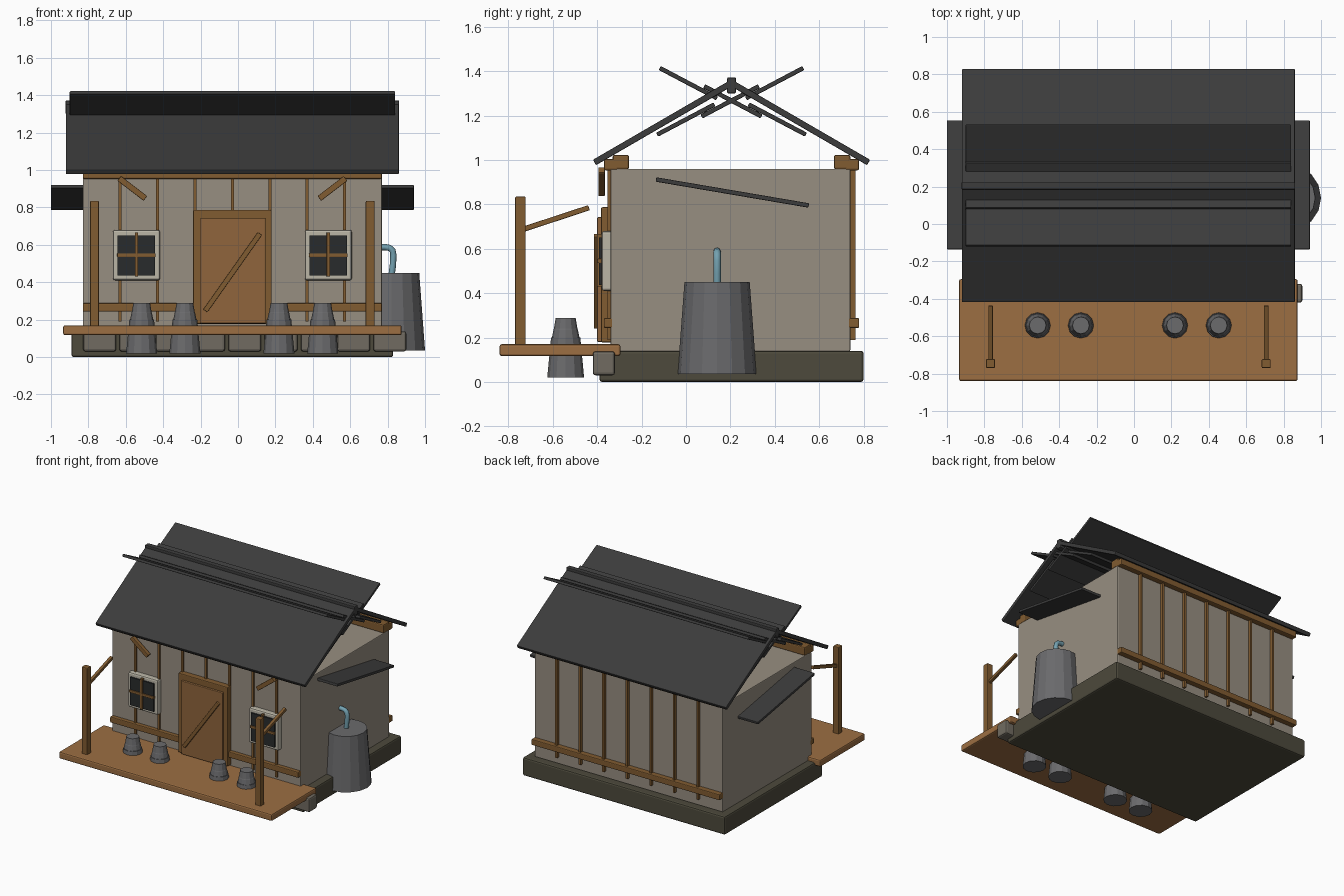
import bpy, bmesh, math
from mathutils import Vector

if "Cube" in bpy.data.objects:
    bpy.data.objects.remove(bpy.data.objects["Cube"])

CX, CY = -0.03, 0.205          # symmetry centre of the cabin


def mat(name, rgb):
    m = bpy.data.materials.new(name)
    m.diffuse_color = (*[(c / 255) ** 2.2 for c in rgb], 1)
    m.use_nodes = True
    m.node_tree.nodes["Principled BSDF"].inputs["Base Color"].default_value = m.diffuse_color
    return m


WOOD = mat("timber", (128, 92, 52))
PLANK = mat("plank", (155, 110, 68))
DOOR = mat("door_wood", (142, 101, 62))
WALL = mat("plaster", (150, 141, 128))
ROOF = mat("slate", (62, 62, 62))
BASE = mat("base_stone", (78, 75, 62))
STONE = mat("stone", (112, 107, 97))
METAL = mat("metal", (106, 106, 108))
FRAME = mat("pale_frame", (185, 180, 165))
GLASS = mat("dark_glass", (45, 47, 48))
PIPE = mat("pipe_blue", (115, 160, 175))


def finish(name, bm, material, bevel=0):
    me = bpy.data.meshes.new(name)
    bmesh.ops.recalc_face_normals(bm, faces=bm.faces)
    bm.to_mesh(me)
    bm.free()
    ob = bpy.data.objects.new(name, me)
    bpy.context.collection.objects.link(ob)
    me.materials.append(material)
    if bevel:
        b = ob.modifiers.new("bevel", 'BEVEL')
        b.width, b.segments = bevel, 2
    return ob


def box(name, x, y, z, material, bevel=0.0):
    """Box from (min, max) ranges."""
    bm = bmesh.new()
    bmesh.ops.create_cube(bm, size=1)
    for v in bm.verts:
        v.co = Vector([(a + b) / 2 + c * (b - a) for (a, b), c in zip((x, y, z), v.co)])
    return finish(name, bm, material, bevel)


def bar(name, a, b, w, d, material, bevel=0.004, up=(1, 0, 0)):
    """Rectangular bar from a to b; w is measured along 'up', d across it."""
    a, b, u = Vector(a), Vector(b), Vector(up)
    axis = b - a
    s = axis.cross(u).normalized()
    bm = bmesh.new()
    bmesh.ops.create_cube(bm, size=1)
    for v in bm.verts:
        v.co = (a + b) / 2 + axis * v.co.x + u * w * v.co.y + s * d * v.co.z
    return finish(name, bm, material, bevel)


def lathe(name, profile, loc, n, material):
    bm = bmesh.new()
    rings = [[bm.verts.new((loc[0] + r * math.cos(2 * math.pi * i / n),
                            loc[1] + r * math.sin(2 * math.pi * i / n), z))
              for i in range(n)] for r, z in profile]
    for lo, hi in zip(rings, rings[1:]):
        for i in range(n):
            bm.faces.new((lo[i], lo[(i + 1) % n], hi[(i + 1) % n], hi[i]))
    bm.faces.new(rings[0])
    bm.faces.new(rings[-1])
    return finish(name, bm, material)


# Base, front stones and walls
box("foundation", (-0.89, 0.83), (-0.39, 0.80), (0, 0.14), BASE, 0.012)
for i in range(9):
    c = -0.74 + 0.194 * i
    box(f"foundation_stone_{i}", (c - 0.088, c + 0.088), (-0.42, -0.32), (0.03, 0.138), STONE, 0.012)
box("wall_body", (-0.83, 0.77), (-0.34, 0.74), (0.138, 0.96), WALL, 0.006)


# Front and back timber work
def sided(y, s):
    """Range of y on the front (s=1), mirrored for the back (s=-1)."""
    return y if s == 1 else (2 * CY - y[1], 2 * CY - y[0])


for s, side in ((1, "front"), (-1, "back")):
    box(f"{side}_lower_rail", (-0.83, 0.77), sided((-0.37, -0.32), s), (0.243, 0.288), WOOD, 0.006)
    box(f"{side}_wall_plate", (-0.83, 0.77), sided((-0.37, -0.305), s), (0.953, 1.005), WOOD, 0.008)
    box(f"{side}_eave_beam", (-0.83, 0.77), sided((-0.33, -0.257), s), (0.958, 1.023), WOOD, 0.008)
    for i in range(7):
        x = CX - 0.6 + 0.2 * i
        box(f"{side}_batten_{i}", (x - 0.008, x + 0.008), sided((-0.353, -0.33), s), (0.19, 0.96), WOOD)

# Roof slopes plus three crossing slate rows per side
tilt, length = math.radians(30.1), 0.715
for s, side in ((1, "front"), (-1, "back")):
    my, mz = CY - s * 0.308, 1.168
    dy, dz = s * math.cos(tilt) * length / 2, math.sin(tilt) * length / 2
    bar(f"{side}_roof_slope", (CX, my - dy, mz - dz), (CX, my + dy, mz + dz), 1.78, 0.028, ROOF)
    for i in range(3):
        y0, z0 = CY - s * (0.335 - 0.203 * i), 1.115 + 0.083 * i
        y0, z0 = CY - s * (0.335 - 0.2 * i), 1.114 + 0.082 * i
        bar(f"{side}_slate_row_{i}", (CX, y0, z0), (CX, y0 + s * 0.258, z0 + 0.136),
            1.74, 0.02, ROOF)
box("ridge_beam", (-0.922, 0.862), (CY - 0.02, CY + 0.02), (1.30, 1.372), ROOF, 0.006)

# Sloping side canopies
for name, x in (("right_canopy", 0.84), ("left_canopy", -0.90)):
    bar(name, (x, -0.135, 0.912), (x, 0.553, 0.795), 0.20, 0.02, ROOF)

# Door
box("door_frame", (-0.24, 0.18), (-0.383, -0.33), (0.178, 0.787), WOOD, 0.006)
box("door_panel", (-0.204, 0.147), (-0.40, -0.36), (0.18, 0.742), DOOR, 0.004)
bar("door_brace", (-0.175, -0.405, 0.247), (0.117, -0.405, 0.66), 0.02, 0.027, WOOD, 0.003, (0, 1, 0))

# Mirrored windows, upper braces, porch posts and post arms
for s, side in ((-1, "left"), (1, "right")):
    x = CX + s * 0.513
    box(f"{side}_window_frame", (x - 0.126, x + 0.126), (-0.38, -0.33), (0.41, 0.68), FRAME, 0.012)
    box(f"{side}_window_glass", (x - 0.1, x + 0.1), (-0.392, -0.36), (0.436, 0.65), GLASS)
    box(f"{side}_window_upright", (x - 0.009, x + 0.009), (-0.402, -0.37), (0.43, 0.667), WOOD, 0.003)
    box(f"{side}_window_crossbar", (x - 0.103, x + 0.103), (-0.40, -0.37), (0.535, 0.555), WOOD, 0.003)
    bar(f"{side}_upper_brace", (CX + s * 0.605, -0.38, 0.955), (CX + s * 0.465, -0.38, 0.848),
        0.03, 0.032, WOOD, 0.004, (0, 1, 0))
    p = CX + s * 0.737
    box(f"{side}_porch_post", (p - 0.024, p + 0.024), (-0.77, -0.722), (0.16, 0.835), WOOD, 0.006)
    bar(f"{side}_post_arm", (p, -0.735, 0.687), (p, -0.437, 0.785), 0.024, 0.024, WOOD)

# Porch deck and pots
box("porch_deck", (-0.935, 0.875), (-0.84, -0.295), (0.117, 0.17), PLANK, 0.01)
for i, x in enumerate((-0.515, -0.284, 0.219, 0.453)):
    lathe(f"pot_{i}", [(0.083, 0.02), (0.066, 0.2), (0.062, 0.2), (0.055, 0.235),
                       (0.053, 0.24), (0.045, 0.288)], (x, -0.542), 12, METAL)

# Water barrel and bent pipe
lathe("water_barrel", [(0.178, 0.035), (0.147, 0.45)], (0.822, 0.14), 16, METAL)
cu = bpy.data.curves.new("barrel_pipe", 'CURVE')
cu.dimensions, cu.bevel_depth, cu.bevel_resolution, cu.use_fill_caps = '3D', 0.017, 2, True
sp = cu.splines.new('POLY')
path = [(0.82, 0.43), (0.828, 0.49), (0.831, 0.545), (0.826, 0.57), (0.81, 0.584), (0.785, 0.588), (0.755, 0.588)]
sp.points.add(len(path) - 1)
for pt, (x, z) in zip(sp.points, path):
    pt.co = (x, 0.14, z, 1)
cu.materials.append(PIPE)
bpy.context.collection.objects.link(bpy.data.objects.new("barrel_pipe", cu))
